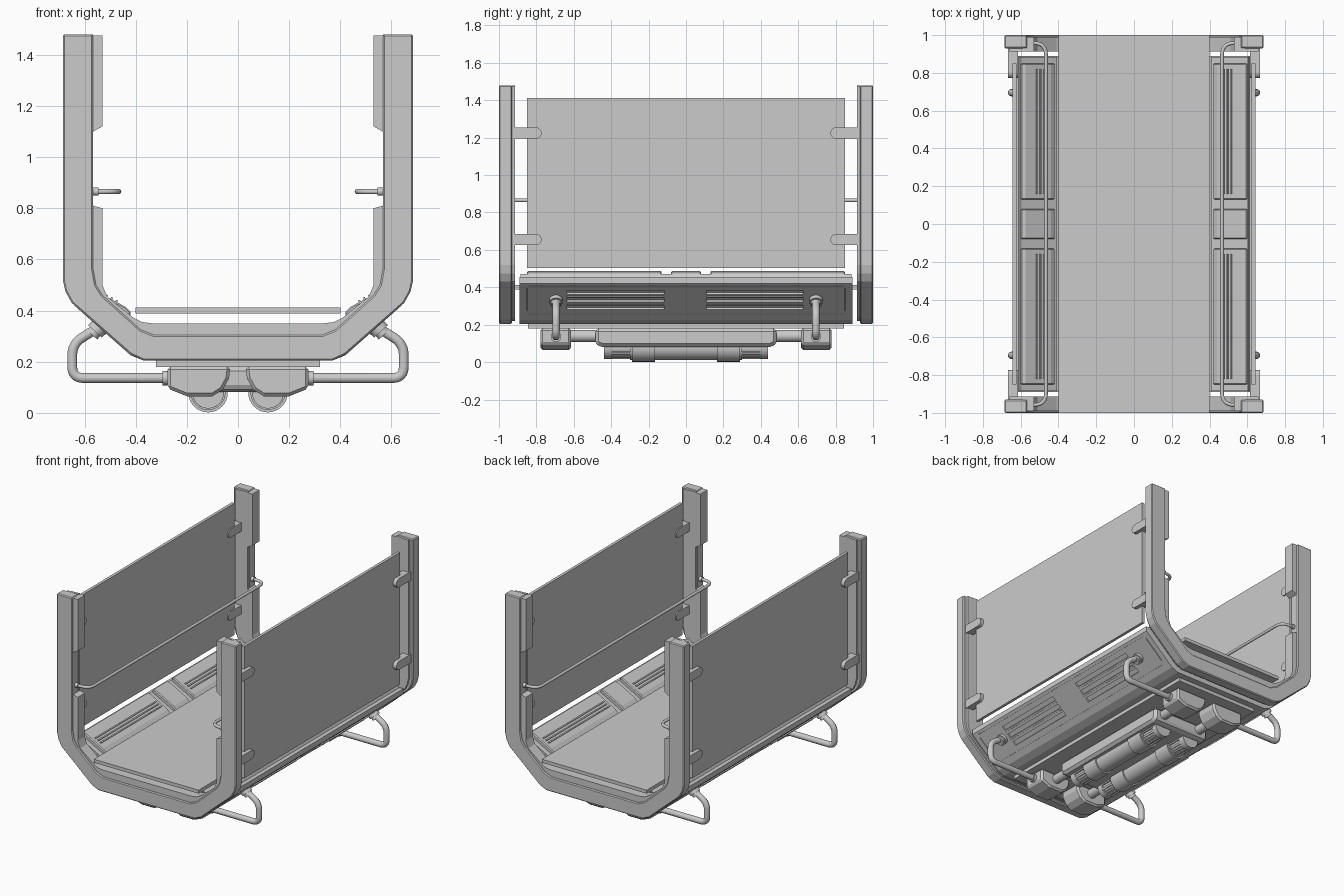
import bpy, bmesh, math
from mathutils import Vector, Matrix

if "Cube" in bpy.data.objects:
    bpy.data.objects.remove(bpy.data.objects["Cube"])


def finish(name, bm, smooth=False):
    bmesh.ops.recalc_face_normals(bm, faces=bm.faces)
    me = bpy.data.meshes.new(name)
    bm.to_mesh(me)
    bm.free()
    ob = bpy.data.objects.new(name, me)
    bpy.context.collection.objects.link(ob)
    if smooth:
        select(ob)
        bpy.ops.object.shade_smooth_by_angle(angle=math.radians(35))
    return ob


def select(ob):
    bpy.ops.object.select_all(action='DESELECT')
    ob.select_set(True)
    bpy.context.view_layer.objects.active = ob


def apply_mod(ob, kind, **props):
    m = ob.modifiers.new(kind.title(), kind)
    for k, v in props.items():
        setattr(m, k, v)
    select(ob)
    bpy.ops.object.modifier_apply(modifier=m.name)


def prism(name, pts, t0, t1, axis='y', bevel=0):
    """Extrude a profile: (x,z) along y, or (y,z) along x."""
    bm = bmesh.new()
    co = (lambda p: (p[0], t0, p[1])) if axis == 'y' else (lambda p: (t0, p[0], p[1]))
    f = bm.faces.new([bm.verts.new(co(p)) for p in pts])
    ext = bmesh.ops.extrude_face_region(bm, geom=[f])
    d = Vector((0, t1 - t0, 0) if axis == 'y' else (t1 - t0, 0, 0))
    bmesh.ops.translate(bm, vec=d, verts=[v for v in ext['geom'] if isinstance(v, bmesh.types.BMVert)])
    ob = finish(name, bm)
    if bevel:
        apply_mod(ob, 'BEVEL', width=bevel, segments=1, limit_method='ANGLE', angle_limit=math.radians(50))
    return ob


def boxes(name, items):
    """One mesh from boxes given as (centre, size, tilt about y)."""
    bm = bmesh.new()
    for c, s, tilt in items:
        M = Matrix.Translation(c) @ Matrix.Rotation(tilt, 4, 'Y') @ Matrix.Diagonal((*s, 1))
        bmesh.ops.create_cube(bm, size=1, matrix=M)
    return finish(name, bm)


def rod(name, a, b, r, n=24):
    a, b = Vector(a), Vector(b)
    bm = bmesh.new()
    rot = (b - a).to_track_quat('Z', 'Y').to_matrix().to_4x4()
    bmesh.ops.create_cone(bm, cap_ends=True, segments=n, radius1=r, radius2=r,
                          depth=(b - a).length, matrix=Matrix.Translation((a + b) / 2) @ rot)
    return finish(name, bm, True)


def tube(name, pts, r, fillet):
    """Round pipe through points with rounded corners."""
    P = [Vector(p) for p in pts]
    path = [P[0]]
    for a, b, c in zip(P, P[1:], P[2:]):
        p, q = b + (a - b).normalized() * fillet, b + (c - b).normalized() * fillet
        path += [p * (1 - t) ** 2 + b * 2 * t * (1 - t) + q * t * t for t in [i / 6 for i in range(7)]]
    path.append(P[-1])
    cu = bpy.data.curves.new(name, 'CURVE')
    cu.dimensions, cu.bevel_depth, cu.bevel_resolution, cu.use_fill_caps = '3D', r, 3, True
    sp = cu.splines.new('POLY')
    sp.points.add(len(path) - 1)
    for pt, co in zip(sp.points, path):
        pt.co = (*co, 1)
    ob = bpy.data.objects.new(name, cu)
    bpy.context.collection.objects.link(ob)
    select(ob)
    bpy.ops.object.convert(target='MESH')
    bpy.ops.object.shade_smooth_by_angle(angle=math.radians(40))


def u_shape(outer, inner):
    """Closed U profile from right-hand outer and inner edges (top to bottom)."""
    flip = lambda p: [(-x, z) for x, z in reversed(p)]
    return outer + flip(outer) + [(-x, z) for x, z in inner] + inner[::-1]


# End frames: outer U hoop, inner liner with a gap at the handrail
hoop_out = [(.685, 1.48), (.685, .52), (.675, .475), (.65, .43), (.42, .228), (.37, .205)]
hoop_in = [(.566, 1.48), (.566, .56), (.555, .50), (.53, .46), (.38, .325), (.33, .305)]
liner_out = [(.588, .81), (.588, .56), (.57, .50), (.545, .465), (.38, .305), (.33, .285)]
liner_in = [(.566, .81), (.53, .80), (.53, .50), (.512, .455), (.41, .373), (.375, .355), (.335, .35)]
liner_top = [(.588, 1.475), (.53, 1.475), (.53, 1.12), (.566, 1.10), (.588, 1.10)]
for s in (-1, 1):
    prism("end_frame", u_shape(hoop_out, hoop_in), s * 1.0, s * .93, bevel=.006)
    prism("frame_back", u_shape([(.66, 1.475), (.66, .52), (.65, .475), (.63, .435), (.41, .24), (.36, .22)],
                                hoop_in), s * .93, s * .914)
    prism("frame_liner", u_shape(liner_out, liner_in), s * .99, s * .914)
    for m in (-1, 1):
        prism("frame_liner_top", [(m * x, z) for x, z in liner_top], s * .99, s * .914)

# Tub hull with louvre slots and panel grooves cut in the sloping sides
hull_out = [(.64, .455), (.64, .42), (.42, .225), (.37, .205)]
hull_in = [(.60, .455), (.42, .36), (.38, .35)]
hull = prism("hull", u_shape(hull_out, hull_in), -.89, .89)
slope = math.atan2(.195, .22)
on_slope = lambda m, z, y, off=0: (m * (.42 + (z - .225) * .22 / .195 + off * .664), y, z - off * .748)
cuts = []
for m in (-1, 1):
    t = -m * slope
    for y in (-.377, .367):
        cuts += [(on_slope(m, z, y), (.030, .517, .024), t) for z in (.292, .332, .372)]
    cuts += [(on_slope(m, z, 0), (.007, 1.68, .012), t) for z in (.258, .408)]
    cuts += [(on_slope(m, .333, y), (.18, .007, .012), t) for y in (-.85, .85)]
cutter = boxes("slot_cutter", cuts)
apply_mod(hull, 'BOOLEAN', object=cutter, operation='DIFFERENCE', solver='EXACT')
bpy.data.objects.remove(cutter)
boxes("hull_louvre", [(on_slope(m, z, y, .003), (.008, .517, .008), -m * slope)
                      for m in (-1, 1) for y in (-.377, .367) for z in (.312, .352)])

# Floor slab and belly plate
boxes("floor_slab", [((0, 0, .40), (.80, 2.0, .024), 0)])
boxes("belly_plate", [((0, 0, .193), (.64, 1.69, .026), 0)])

# Padded inner slopes: two long panels and a short middle one per side
pad = [(.42, .35), (.42, .395), (.44, .415), (.575, .487), (.60, .487), (.60, .44)]
for m in (-1, 1):
    for y0, y1 in ((-.85, -.13), (-.08, .08), (.13, .85)):
        prism("inner_pad", [(m * x, z) for x, z in pad], y0, y1, bevel=.006)
    boxes("inner_liner", [((m * .51, 0, .412), (.22, 1.77, .02), -m * math.atan2(.095, .18))])
    boxes("pad_rib", [((m * x, y, .415 + (x - .44) * .533 + .002), (.008, .66, .012), -m * .49)
                      for y in (-.49, .49) for x in (.475, .495, .515)])

# Side panels with their clips
for m in (-1, 1):
    boxes("side_panel", [((m * .633, 0, .957), (.02, 1.70, .91), 0)])
    for s in (-1, 1):
        for z in (1.225, .655):
            arc = [(s * (.802 - .03 * math.sin(a)), z + .03 * math.cos(a))
                   for a in [math.pi * i / 8 for i in range(9)]]
            prism("panel_clip", [(s * .935, z + .03)] + arc + [(s * .935, z - .03)],
                  m * .615, m * .668, 'x')

# Handrails
for m in (-1, 1):
    tube("handrail", [(m * .565, -.96, .865), (m * .466, -.955, .865),
                      (m * .466, .955, .865), (m * .565, .96, .865)], .01, .06)
    for s in (-1, 1):
        rod("handrail_flange", (m * .57, s * .96, .865), (m * .545, s * .96, .865), .016, 16)

# Bent side pipes, flanges and junction blocks under the belly
block = [(.275, .182), (.03, .182), (.035, .135), (.06, .09), (.10, .065), (.20, .065), (.275, .095)]
for m in (-1, 1):
    for s in (-1, 1):
        y = s * .695
        base = Vector(on_slope(m, .335, y))
        n = Vector((m * .664, 0, -.748))
        rod("pipe_flange", base - n * .01, base + n * .022, .036)
        rod("pipe_collar", base, base + n * .04, .027)
        tube("side_pipe", [base, (m * .648, y, .27), (m * .648, y, .136), (m * .27, y, .136)], .02, .045)
        rod("block_collar", (m * .27, y, .136), (m * .295, y, .136), .028)
        prism("junction_block", [(m * x, z) for x, z in block], s * .615, s * .778, bevel=.012)
        rod("link_pipe", (m * .15, s * .46, .14), (m * .15, s * .63, .14), .032)

# Belly housing
housing = [(-.485, .182), (-.485, .11), (-.475, .092), (-.45, .082),
           (.45, .082), (.475, .092), (.485, .11), (.485, .182)]
prism("belly_housing", housing, -.225, .225, 'x', bevel=.018)

# Twin canisters with thick bands and ribbed end caps
for m in (-1, 1):
    x, zc = m * .117, .079
    rod("canister", (x, -.30, zc), (x, .30, zc), .068, 32)
    for s in (-1, 1):
        rod("canister_band", (x, s * .165, zc), (x, s * .29, zc), .077, 32)
        rod("canister_cap", (x, s * .29, zc), (x, s * .41, zc), .055, 24)
        rod("cap_end", (x, s * .395, zc), (x, s * .438, zc), .062, 24)
        boxes("cap_rib", [((x + .056 * math.cos(a), s * .345, zc + .056 * math.sin(a)), (.012, .11, .014), -a)
                          for a in [math.tau * i / 12 for i in range(12)]])
